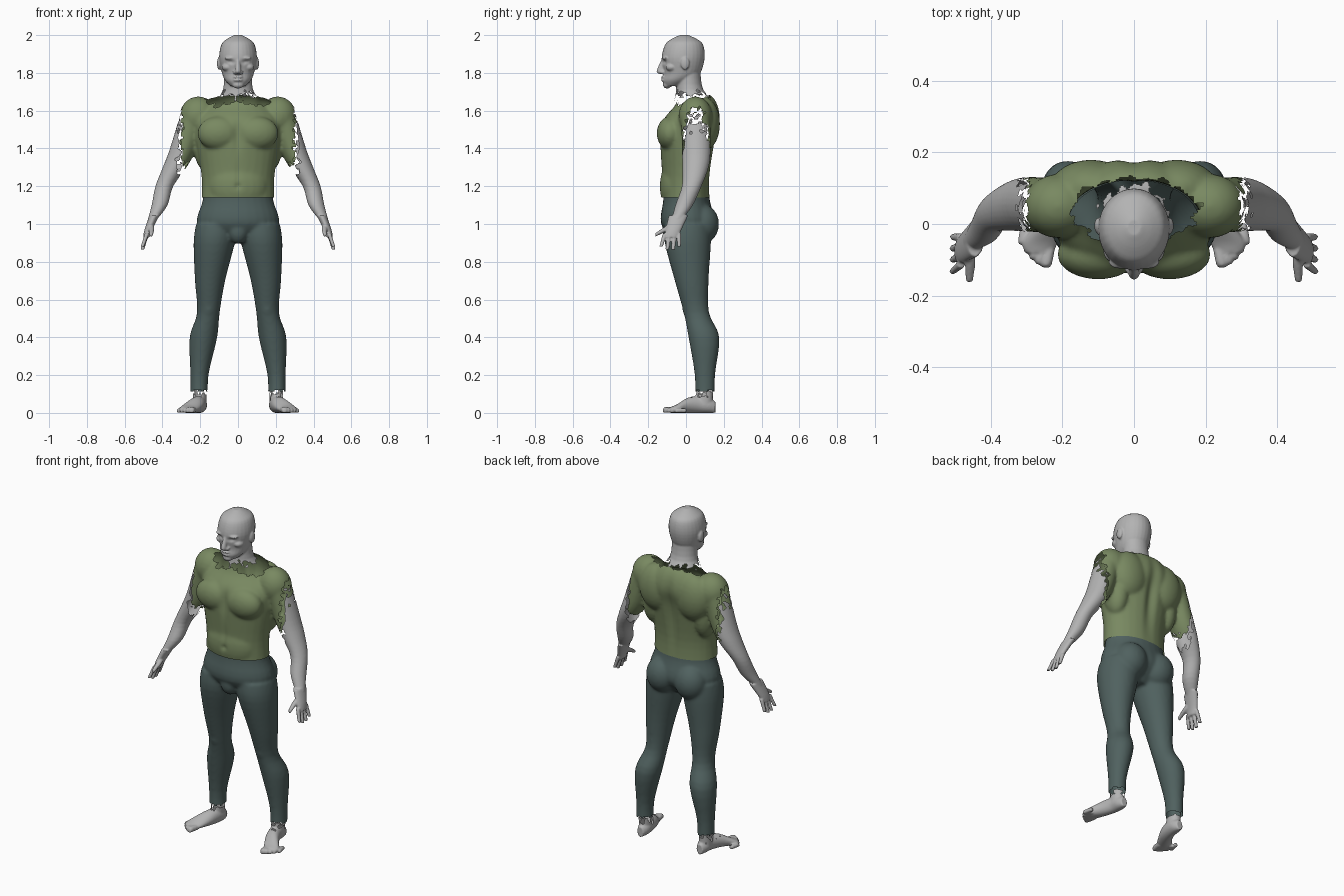
import bpy, bmesh, math
from mathutils import Matrix, Vector, noise

if "Cube" in bpy.data.objects:
    bpy.data.objects.remove(bpy.data.objects["Cube"])


def material(name, colour):
    mat = bpy.data.materials.new(name)
    mat.use_nodes = True
    mat.diffuse_color = (*colour, 1)
    shader = mat.node_tree.nodes["Principled BSDF"]
    shader.inputs["Base Color"].default_value = (*colour, 1)
    return mat


SKIN = material("grey_skin", (.45, .45, .45))
SHIRT = material("olive_cloth", (.19, .25, .12))
PANTS = material("slate_cloth", (.08, .12, .115))


def smooth_path(rows, steps=4):
    """Hermite interpolation through section rows."""
    points = [Vector(row) for row in rows]
    last = len(points) - 1
    path = []
    for i in range(last):
        start, end = points[i], points[i + 1]
        leave = (end - points[max(i - 1, 0)]) / 2
        arrive = (points[min(i + 2, last)] - start) / 2
        for j in range(steps):
            t = j / steps
            ease = t * t * (3 - 2 * t)
            path.append(start.lerp(end, ease) + leave * t * (1 - t) ** 2 - arrive * t * t * (1 - t))
    return path + [points[-1]]


def tube(bm, rows, side=1, axis="z", depth=1.0, grounded=False, sides=28):
    """Loft ellipses along an axis; a row is x, y, z and half width."""
    rings = []
    for x, y, z, width in smooth_path(rows):
        height = z if grounded else width * depth
        ring = []
        for k in range(sides):
            angle = math.tau * k / sides
            across, along = width * math.cos(angle), height * math.sin(angle)
            offset = (across, along, 0) if axis == "z" else (across, 0, along)
            point = Vector((x, y, z)) + Vector(offset)
            point.x *= side
            ring.append(bm.verts.new(point))
        rings.append(ring)
    for low, high in zip(rings, rings[1:]):
        for k in range(sides):
            n = (k + 1) % sides
            bm.faces.new((low[k], low[n], high[n], high[k]))
    bm.faces.new(rings[0])
    bm.faces.new(rings[-1])


def ball(bm, centre, radii, side=1):
    location = Vector(centre)
    location.x *= side
    bmesh.ops.create_uvsphere(bm, u_segments=24, v_segments=14, radius=1,
                              matrix=Matrix.LocRotScale(location, None, Vector(radii)))


def jag(point, amount):
    return amount * noise.noise(point * 38)


def finish(name, bm, mat, torn, voxel=.005, relax=3, dents=(), trims=()):
    """Fuse the volumes into one surface, press in dents, trim hems and tear edges."""
    bmesh.ops.recalc_face_normals(bm, faces=bm.faces[:])
    rough = bpy.data.meshes.new(name)
    bm.to_mesh(rough)
    bm.free()
    ob = bpy.data.objects.new(name, rough)
    bpy.context.scene.collection.objects.link(ob)
    fuse = ob.modifiers.new("Fuse", "REMESH")
    fuse.mode = "VOXEL"
    fuse.voxel_size = voxel
    soften = ob.modifiers.new("Soften", "SMOOTH")
    soften.iterations = relax
    evaluated = ob.evaluated_get(bpy.context.evaluated_depsgraph_get())
    mesh = bpy.data.meshes.new_from_object(evaluated)
    ob.modifiers.clear()
    ob.data = mesh
    bpy.data.meshes.remove(rough)
    bm = bmesh.new()
    bm.from_mesh(mesh)
    for centre, radii, push in dents:
        for v in bm.verts:
            distance = sum(((p - c) / r) ** 2 for p, c, r in zip(v.co, centre, radii))
            v.co.y += push * math.exp(-distance)
    for z, direction in trims:
        bmesh.ops.bisect_plane(bm, geom=bm.verts[:] + bm.edges[:] + bm.faces[:],
                               plane_co=(0, 0, z), plane_no=(0, 0, direction), clear_outer=True)
    gone = [f for f in bm.faces if torn(f.calc_center_median())]
    bmesh.ops.delete(bm, geom=gone, context="FACES")
    bm.to_mesh(mesh)
    bm.free()
    mesh.materials.clear()
    mesh.materials.append(mat)
    mesh.shade_smooth()


# Shared arm path, so that sleeve and arm line up
ARM = [(.23, .05, 1.6, .07), (.29, .055, 1.4, .07), (.335, .05, 1.3, .063),
       (.39, .03, 1.2, .047), (.415, -.01, 1.1, .042), (.45, -.045, 1.03, .026)]
ARM_DEPTH = 1.1


# Shirt: torso, belly, chest, shoulder blades, shoulders, flanks and sleeves
def shirt_torn(p):
    collar = math.hypot(p.x / .175, (p.y - .04) / .09)
    if p.z > 1.58 and collar < 1 + jag(p, .15):
        return True
    if abs(p.x) > .297 + jag(p, .02):
        return True
    return abs(p.x) > .225 and p.z < 1.31 + jag(p, .04)


bm = bmesh.new()
tube(bm, [(0, 0, 1.1, .195), (0, 0, 1.25, .193), (0, .01, 1.45, .225), (0, .03, 1.55, .23),
          (0, .055, 1.62, .18), (0, .055, 1.67, .14), (0, .05, 1.69, .1)], depth=.66)
ball(bm, (0, -.05, 1.2), (.16, .09, .15))
for side in (1, -1):
    tube(bm, ARM, side, depth=ARM_DEPTH)
    ball(bm, (.1, -.085, 1.48), (.115, .07, .09), side)
    ball(bm, (.12, .1, 1.53), (.115, .08, .14), side)
    ball(bm, (.21, .05, 1.57), (.1, .09, .105), side)
    ball(bm, (.17, .05, 1.42), (.065, .08, .14), side)
spine = ((0, .16, 1.42), (.03, .08, .2), -.02)
breastbone = ((0, -.14, 1.47), (.02, .06, .08), .012)
midline = ((0, -.14, 1.25), (.012, .06, .1), .005)
navel = ((0, -.14, 1.2), (.016, .06, .014), .008)
finish("torn_shirt", bm, SHIRT, shirt_torn, voxel=.009, relax=7,
       dents=(spine, breastbone, midline, navel), trims=[(1.14, -1)])

# Trousers: hips, seat, legs and knees
bm = bmesh.new()
tube(bm, [(0, 0, 1.2, .18), (0, .003, 1.12, .188), (0, .01, 1, .215), (0, .01, .9, .1)], depth=.66)
ball(bm, (0, -.075, .965), (.055, .05, .07))
for side in (1, -1):
    ball(bm, (.095, .085, 1), (.095, .09, .105), side)
    ball(bm, (.155, .01, .555), (.035, .03, .045), side)
    tube(bm, [(.115, .01, 1, .107), (.126, .01, .9, .109), (.148, .03, .7, .08),
              (.157, .055, .53, .06), (.183, .095, .4, .073), (.204, .1, .2, .048),
              (.205, .1, .06, .048)], side, depth=1.12)
finish("trousers", bm, PANTS, lambda p: p.z < .12 + jag(p, .012),
       voxel=.009, relax=6, trims=[(1.15, 1)])

# Head: neck, skull, nose, chin, lips, brows, cheeks, ears and eyes
bm = bmesh.new()
tube(bm, [(0, .05, 1.64, .13), (0, .02, 1.71, .08), (0, .01, 1.82, .073)], depth=.9)
tube(bm, [(0, -.07, 1.73, .038), (0, -.045, 1.76, .068), (0, -.02, 1.8, .085), (0, -.015, 1.88, .1),
          (0, -.01, 1.95, .088), (0, -.01, 1.98, .058), (0, -.01, 2, .02)], depth=1.14)
tube(bm, [(0, -.118, 1.87, .01), (0, -.135, 1.81, .016), (0, -.125, 1.795, .013)], depth=1.3)
ball(bm, (0, -.1, 1.737), (.03, .022, .02))
for lip in (1.762, 1.778):
    ball(bm, (0, -.117, lip), (.026, .015, .008))
for side in (1, -1):
    ball(bm, (.016, -.122, 1.803), (.011, .016, .01), side)
    ball(bm, (.036, -.106, 1.878), (.036, .02, .011), side)
    ball(bm, (.056, -.075, 1.83), (.03, .033, .022), side)
    ball(bm, (.1, -.005, 1.85), (.011, .023, .034), side)
    ball(bm, (.036, -.095, 1.858), (.016, .018, .01), side)
sockets = [((x, -.115, 1.858), (.02, .03, .011), .009) for x in (.036, -.036)]
finish("head", bm, SKIN, lambda p: p.z < 1.685 + jag(p, .04), dents=sockets)

for side, label in ((1, "left"), (-1, "right")):
    # Arm with palm, four fingers and thumb, torn open at the upper end
    bm = bmesh.new()
    tube(bm, ARM, side, depth=ARM_DEPTH)
    tube(bm, [(.443, -.04, 1.045, .026), (.474, -.066, .97, .021), (.485, -.076, .93, .018)],
         side, depth=2)
    for i in range(4):
        y = -.112 + .025 * i
        tip = .862 + .008 * (i - 1.5) ** 2
        tube(bm, [(.482, y, .95, .012), (.506, y - .02 + .007 * i, tip, .01)], side, sides=12)
    tube(bm, [(.465, -.06, .995, .018), (.458, -.11, .972, .015), (.46, -.162, .942, .01)],
         side, axis="y", sides=12)
    finish(label + "_arm", bm, SKIN, lambda p: abs(p.x) < .315 + jag(p, .03))

    # Foot with ankle and five toes, torn open above the ankle
    bm = bmesh.new()
    tube(bm, [(.203, .1, .15, .035), (.203, .095, .04, .036)], side, depth=1.28)
    tube(bm, [(.2, .155, .03, .02), (.2, .12, .04, .035), (.205, .07, .045, .038),
              (.225, .01, .04, .044), (.26, -.05, .022, .05), (.266, -.08, .016, .038)],
         side, axis="y", grounded=True)
    for i in range(5):
        r = .016 - .001 * i
        x, y = .245 + .017 * i, -.112 + .006 * i + .0025 * i * i
        tube(bm, [(x - .01, y + .05, r, r), (x, y, r, r), (x, y - .01, r / 2, r / 2)],
             side, axis="y", grounded=True, sides=12)
    finish(label + "_foot", bm, SKIN, lambda p: p.z > .1 + jag(p, .05))
